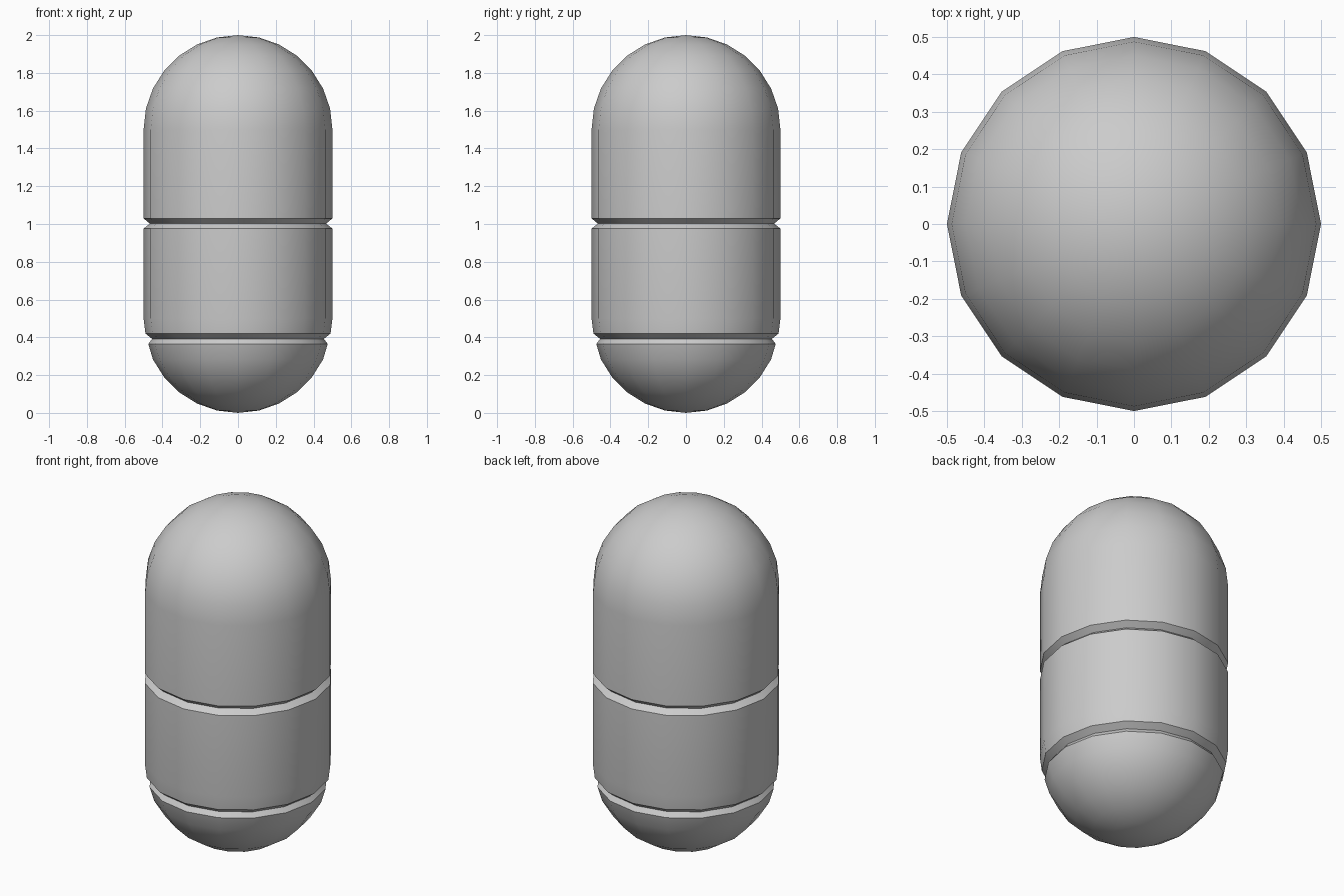
import bpy, bmesh
from math import sin, cos, pi, radians

if "Cube" in bpy.data.objects:
    bpy.data.objects.remove(bpy.data.objects["Cube"])

SIDES, STEPS, R = 16, 7, 0.5


def dome(i):
    """Radius and rise of dome ring i, counted from the pole."""
    a = i * pi / 2 / STEPS
    return R * sin(a), R * cos(a)


# Profile from bottom pole to top pole, with two V grooves
lower = [(r, R - h) for r, h in map(dome, range(STEPS - 1))]
lower_groove = [(0.475, 0.365), (0.455, 0.392), (0.49, 0.42), (R, 0.5)]
middle_groove = [(R, 0.975), (0.467, 1.002), (R, 1.03)]
upper = [(r, 2 - R + h) for r, h in map(dome, range(STEPS, -1, -1))]
profile = lower + lower_groove + middle_groove + upper

# Capsule body: revolve the profile
bm = bmesh.new()
verts = [bm.verts.new((r, 0, z)) for r, z in profile]
edges = [bm.edges.new(pair) for pair in zip(verts, verts[1:])]
bmesh.ops.spin(bm, geom=verts + edges, cent=(0, 0, 0), axis=(0, 0, 1),
               angle=2 * pi, steps=SIDES, use_merge=False)
bmesh.ops.remove_doubles(bm, verts=bm.verts[:], dist=1e-4)
bmesh.ops.recalc_face_normals(bm, faces=bm.faces[:])
mesh = bpy.data.meshes.new("capsule_body")
bm.to_mesh(mesh)
bm.free()
body = bpy.data.objects.new("capsule_body", mesh)
bpy.context.collection.objects.link(body)

# Smooth shell, crisp grooves
bpy.context.view_layer.objects.active = body
body.select_set(True)
bpy.ops.object.shade_smooth_by_angle(angle=radians(30))
